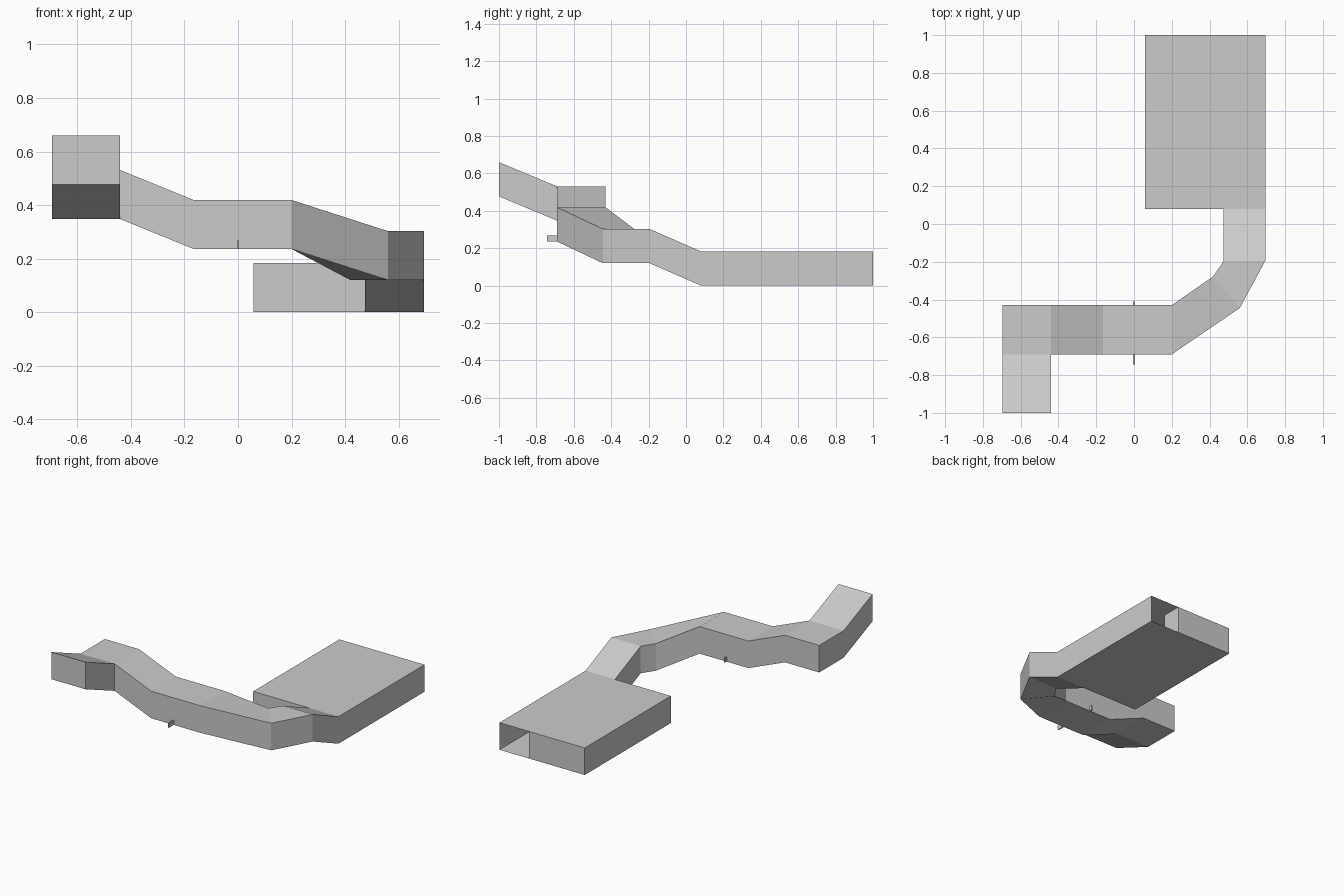
import bpy, bmesh

if "Cube" in bpy.data.objects:
    bpy.data.objects.remove(bpy.data.objects["Cube"])

H = 0.183  # passage height


def finish(bm, name):
    bmesh.ops.remove_doubles(bm, verts=bm.verts, dist=0.0005)
    bmesh.ops.recalc_face_normals(bm, faces=bm.faces)
    me = bpy.data.meshes.new(name)
    bm.to_mesh(me)
    bm.free()
    ob = bpy.data.objects.new(name, me)
    bpy.context.collection.objects.link(ob)
    return ob


def box(lo, hi):
    bm = bmesh.new()
    bmesh.ops.create_cube(bm, size=1)
    for v in bm.verts:
        v.co = [(a + b) / 2 + c * (b - a) for a, b, c in zip(lo, hi, v.co)]
    return bm


# Passage stations: left floor point, right floor point, floor height
stations = [
    ((-.695, -1), (-.44, -1), .477),
    ((-.695, -.69), (-.44, -.69), .348),
    ((-.695, -.43), (-.44, -.69), .348),
    ((-.44, -.43), (-.44, -.69), .348),
    ((-.165, -.43), (-.165, -.69), .236),
    ((.20, -.43), (.20, -.69), .236),
    ((.42, -.277), (.56, -.445), .12),
    ((.475, -.195), (.695, -.195), .12),
    ((.475, .08), (.695, .08), 0),
    ((.475, .865), (.695, .865), 0),
    ((.475, 1), (.695, 1), 0),
]
ROOM_OPENING = 8  # segment whose left side opens into the room

# Passage: rectangular tube, closed at the front end, open at the back
bm = bmesh.new()
rings = []
for l, r, z in stations:
    rings.append([bm.verts.new(p) for p in
                  ((*l, z), (*r, z), (*r, z + H), (*l, z + H))])
bm.faces.new(rings[0])
for s, (a, b) in enumerate(zip(rings, rings[1:])):
    for i in range(4):
        j = (i + 1) % 4
        same = (a[i].co - b[i].co).length < .001
        if i == 3 and s == ROOM_OPENING:
            continue
        if i == 1 and same:
            continue
        if i in (0, 2) and (a[1].co - b[1].co).length < .001:
            k = (a[i], b[i], b[j]) if i == 0 else (a[i], b[j], a[j])
            bm.faces.new(k)
        else:
            bm.faces.new((a[i], a[j], b[j], b[i]))
finish(bm, "passage")

# Side room: box shell open toward the passage
bm = box((.057, .08, 0), (.475, 1, H))
bmesh.ops.delete(bm, geom=[f for f in bm.faces if f.calc_center_median().x > .47],
                 context='FACES')
finish(bm, "side_room")

# Thin crossbar through the foot of the passage
finish(box((-.004, -.743, .237), (.004, -.41, .268)), "crossbar")
